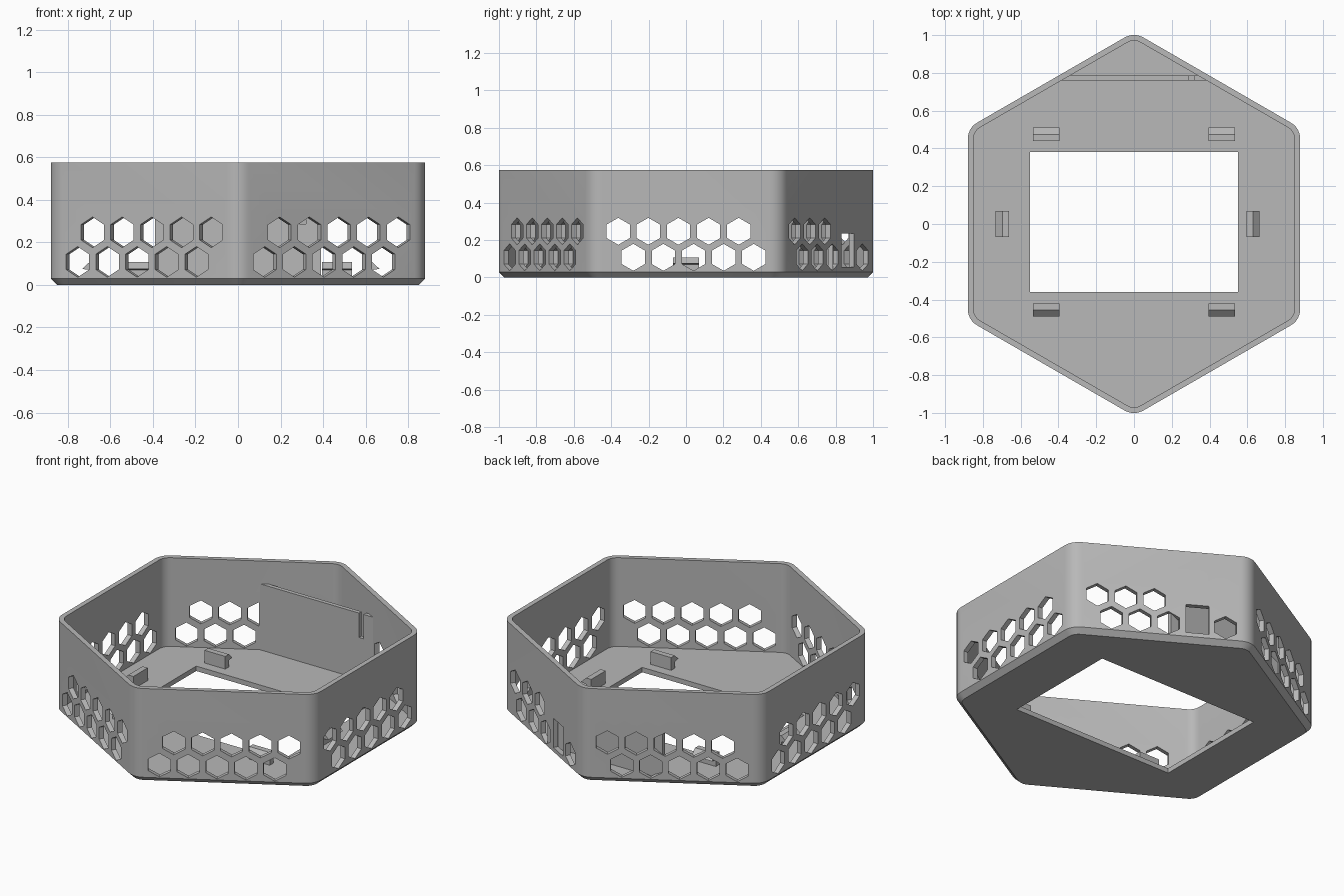
import bpy, bmesh, math
from mathutils import Vector

cube = bpy.data.objects.get("Cube")
if cube:
    bpy.data.objects.remove(cube, do_unlink=True)

grey = bpy.data.materials.new("plain_grey")
grey.use_nodes = True
COLOUR = (0.48, 0.48, 0.48, 1)
grey.diffuse_color = COLOUR
grey.node_tree.nodes["Principled BSDF"].inputs["Base Color"].default_value = COLOUR

APOTHEM, WALL, HEIGHT, FLOOR, ROUND = 0.88, 0.03, 0.575, 0.03, 0.1


def make_object(name, bm):
    bmesh.ops.recalc_face_normals(bm, faces=bm.faces)
    mesh = bpy.data.meshes.new(name)
    bm.to_mesh(mesh)
    bm.free()
    mesh.materials.append(grey)
    obj = bpy.data.objects.new(name, mesh)
    bpy.context.collection.objects.link(obj)
    return obj


def prism(bm, points, offset):
    """Closed solid from a planar outline swept along an offset."""
    near = [bm.verts.new(p) for p in points]
    far = [bm.verts.new(Vector(p) + Vector(offset)) for p in points]
    bm.faces.new(near)
    bm.faces.new(far[::-1])
    for i in range(len(near)):
        j = (i + 1) % len(near)
        bm.faces.new((near[i], near[j], far[j], far[i]))


def rounded_hexagon(bm, apothem, radius, z, steps=6):
    ring = []
    centre = (apothem - radius) / math.cos(math.pi / 6)
    for corner in range(6):
        mid = math.radians(30 + 60 * corner)
        for k in range(steps + 1):
            a = mid + math.radians(60 * k / steps - 30)
            ring.append(bm.verts.new((centre * math.cos(mid) + radius * math.cos(a),
                                      centre * math.sin(mid) + radius * math.sin(a), z)))
    return ring


# Hollow tray with chamfered base
bm = bmesh.new()
inner = APOTHEM - WALL
rings = [rounded_hexagon(bm, a, r, z) for a, r, z in (
    (inner, ROUND - WALL, 0), (APOTHEM, ROUND, FLOOR), (APOTHEM, ROUND, HEIGHT),
    (inner, ROUND - WALL, HEIGHT), (inner, ROUND - WALL, FLOOR))]
for low, high in zip(rings, rings[1:]):
    for i in range(len(low)):
        j = (i + 1) % len(low)
        bm.faces.new((low[i], low[j], high[j], high[i]))
bm.faces.new(rings[0][::-1])
bm.faces.new(rings[-1])
tray = make_object("hexagonal_tray", bm)

# Cutters: honeycomb vents, socket slot and floor window
PITCH, VENT = 0.161, 0.072
bm = bmesh.new()


def wall_cut(face, outline):
    a = math.radians(60 * face)
    normal = Vector((math.cos(a), math.sin(a), 0))
    along = Vector((-math.sin(a), math.cos(a), 0))
    prism(bm, [normal * 0.8 + along * s + Vector((0, 0, z)) for s, z in outline], normal * 0.15)


for face in range(6):
    side = 1 if face < 3 else -1
    for row, z in ((1, 0.108), (-1, 0.247)):
        for i in range(5):
            if face == 1 and (i == 3 or (row < 0 and i == 4)):
                continue
            s = side * row * PITCH / 4 + (i - 2) * PITCH
            wall_cut(face, [(s + VENT * math.sin(math.pi * k / 3),
                             z + VENT * math.cos(math.pi * k / 3)) for k in range(6)])
wall_cut(1, [(0.14, 0.055), (0.27, 0.055), (0.27, 0.235), (0.14, 0.235)])
prism(bm, [(-0.55, -0.36, -0.1), (0.55, -0.36, -0.1), (0.55, 0.38, -0.1), (-0.55, 0.38, -0.1)],
      (0, 0, 0.2))
cutter = make_object("opening_cutter", bm)
cutter.hide_render = True

cut = tray.modifiers.new("openings", "BOOLEAN")
cut.operation, cut.solver, cut.object = "DIFFERENCE", "EXACT", cutter
bpy.context.view_layer.update()
evaluated = tray.evaluated_get(bpy.context.evaluated_depsgraph_get())
result = bpy.data.meshes.new_from_object(evaluated)
tray.modifiers.clear()
tray.data = result
bpy.data.objects.remove(cutter, do_unlink=True)
bpy.ops.object.select_all(action="DESELECT")
tray.select_set(True)
bpy.context.view_layer.objects.active = tray
bpy.ops.object.shade_smooth_by_angle(angle=math.radians(20))

# Partition wall with a cable notch
bm = bmesh.new()
TOP, NOTCH = 0.435, 0.285
outline = [(-0.39, FLOOR), (0.39, FLOOR), (0.39, TOP), (0.32, TOP),
           (0.32, NOTCH), (0.29, NOTCH), (0.29, TOP), (-0.39, TOP)]
prism(bm, [(x, 0.76, z) for x, z in outline], (0, 0.025, 0))
make_object("partition_wall", bm)


# Snap clips: upright with an outward sloping hook
def clip(name, x, y, angle):
    out = Vector((math.cos(angle), math.sin(angle), 0))
    along = Vector((-out.y, out.x, 0))
    profile = [(-0.035, FLOOR), (0, FLOOR), (0, 0.07), (0.035, 0.075), (0, 0.108), (-0.035, 0.108)]
    bm = bmesh.new()
    prism(bm, [Vector((x, y, z)) + out * d - along * 0.07 for d, z in profile], along * 0.14)
    make_object(name, bm)


for side, word in ((-1, "right"), (1, "left")):
    clip("back_clip_" + word, side * 0.465, 0.475, math.pi / 2)
    clip("front_clip_" + word, side * 0.465, -0.455, -math.pi / 2)
clip("side_clip_right", -0.697, 0, math.pi)
clip("side_clip_left", 0.63, 0, 0)
